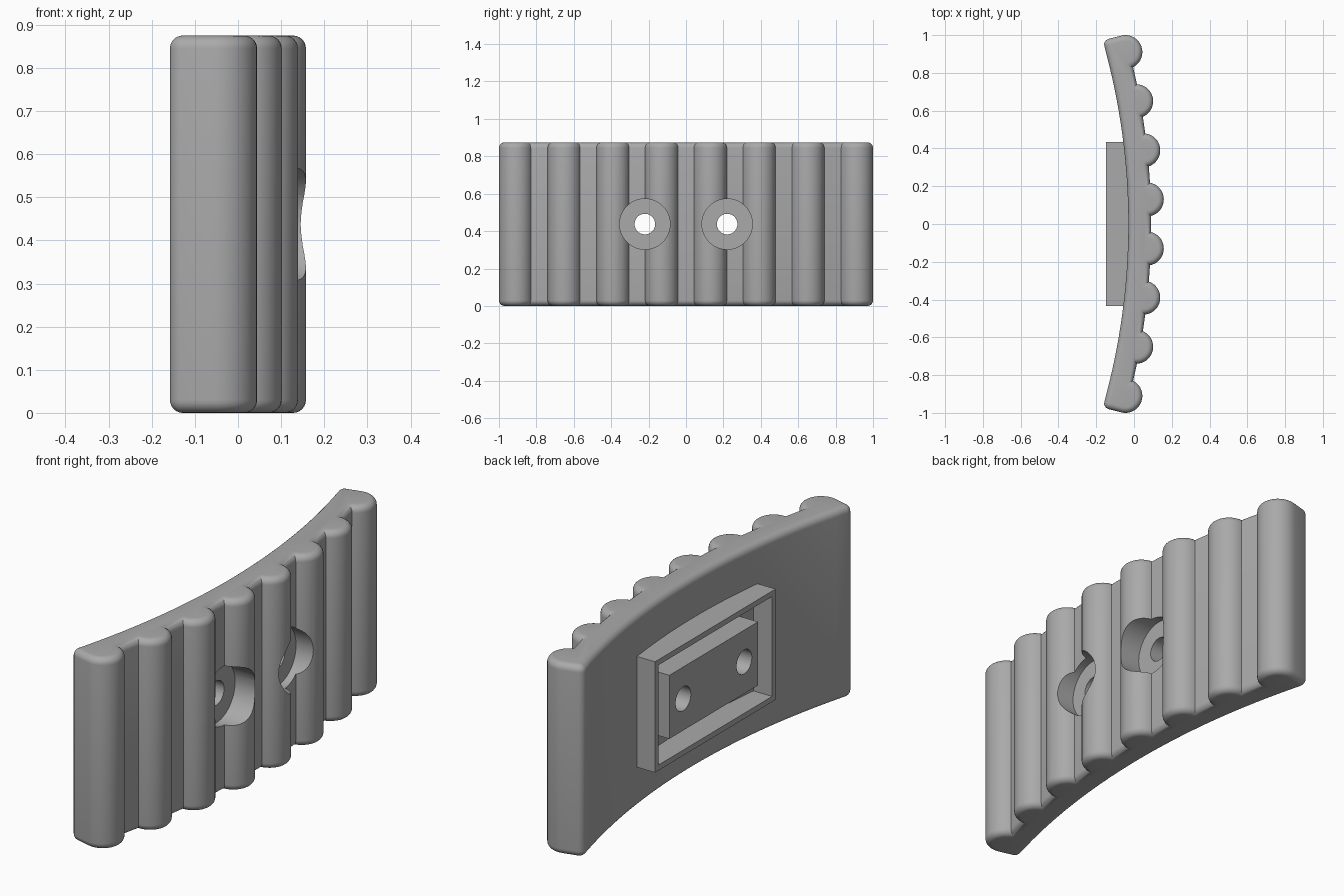
import bpy, bmesh
from math import sin, cos, asin, pi
from mathutils import Matrix

cube = bpy.data.objects.get("Cube")
if cube:
    bpy.data.objects.remove(cube)

HEIGHT, MID = 0.875, 0.4375
BEND = 3.57                      # distance from origin to the bend centre
R_IN, R_OUT, R_RIB = 3.54, 3.66, 3.64
RIB, CORNER, FILLET = 0.09, 0.031, 0.03
RIBS = [-0.91 + 0.26 * i for i in range(8)]
HOLES = (-0.22, 0.22)

grey = bpy.data.materials.new("plain grey")
grey.use_nodes = True
grey.diffuse_color = (0.4, 0.4, 0.4, 1)
grey.node_tree.nodes["Principled BSDF"].inputs["Base Color"].default_value = (0.4, 0.4, 0.4, 1)


def make(name, bm):
    bmesh.ops.recalc_face_normals(bm, faces=bm.faces)
    mesh = bpy.data.meshes.new(name)
    bm.to_mesh(mesh)
    bm.free()
    ob = bpy.data.objects.new(name, mesh)
    ob.data.materials.append(grey)
    bpy.context.collection.objects.link(ob)
    return ob


def activate(ob):
    bpy.ops.object.select_all(action='DESELECT')
    ob.select_set(True)
    bpy.context.view_layer.objects.active = ob


def polar(a, u, t):
    """Point at radial u and tangential t, in the frame turned by angle a."""
    return (u * cos(a) - t * sin(a) - BEND, u * sin(a) + t * cos(a))


def outline(d):
    """Plan of the ribbed curved plate, shrunk inwards by d."""
    pts = []
    r = RIB - d
    low = asin((R_OUT - R_RIB - d) / r)
    last = len(RIBS) - 1
    for i, y in enumerate(RIBS):
        a = asin(y / R_RIB)
        start = 0 if i == 0 else low
        end = pi if i == last else pi - low
        for k in range(17):
            p = start + (end - start) * k / 16
            pts.append(polar(a, R_RIB + r * sin(p), -r * cos(p)))
    # rounded back corners joined by the hollow back arc
    a, ct, cr = asin(RIBS[-1] / R_RIB), RIB - CORNER, CORNER - d
    corner = [polar(a, R_IN + CORNER - cr * sin(q * pi / 8), ct + cr * cos(q * pi / 8))
              for q in range(5)]
    pts += corner
    edge = a + ct / R_IN
    for k in range(1, 32):
        pts.append(polar(edge * (1 - k / 16), R_IN + d, 0))
    pts += [(x, -y) for x, y in reversed(corner)]
    return pts


def ribbed_plate():
    bm = bmesh.new()
    steps = [k * pi / 12 for k in range(7)]
    layers = [(FILLET * (1 - sin(q)), FILLET * (1 - cos(q))) for q in steps]
    layers += [(d, HEIGHT - z) for d, z in reversed(layers)]
    rings = [[bm.verts.new((x, y, z)) for x, y in outline(d)] for d, z in layers]
    n = len(rings[0])
    for a, b in zip(rings, rings[1:]):
        for i in range(n):
            j = (i + 1) % n
            bm.faces.new((a[i], a[j], b[j], b[i]))
    bm.faces.new(rings[0][::-1])
    bm.faces.new(rings[-1])
    return make("ribbed_plate", bm)


def box(name, x0, x1, half_y, half_z):
    bm = bmesh.new()
    place = Matrix.Translation(((x0 + x1) / 2, 0, MID)) @ Matrix.Diagonal(
        (x1 - x0, 2 * half_y, 2 * half_z, 1))
    bmesh.ops.create_cube(bm, size=1, matrix=place)
    return make(name, bm)


def drill(x0, x1, y, radius):
    bm = bmesh.new()
    place = Matrix.Translation(((x0 + x1) / 2, y, MID)) @ Matrix.Rotation(pi / 2, 4, 'Y')
    bmesh.ops.create_cone(bm, cap_ends=True, segments=48, radius1=radius,
                          radius2=radius, depth=x1 - x0, matrix=place)
    return make("cutter", bm)


def cut(ob, cutter):
    cutter.hide_render = True
    activate(ob)
    mod = ob.modifiers.new("cut", 'BOOLEAN')
    mod.operation, mod.solver, mod.object = 'DIFFERENCE', 'EXACT', cutter
    bpy.ops.object.modifier_apply(modifier=mod.name)
    bpy.data.objects.remove(cutter)


# Main parts
plate = ribbed_plate()
frame = box("mounting_frame", -0.148, -0.02, 0.435, 0.253)
block = box("mounting_block", -0.14, -0.01, 0.32, 0.145)

# Hollow the frame into a thin rim
cut(frame, box("cutter", -0.3, 0.1, 0.41, 0.228))

# Bolt holes with wide counterbores from the ribbed side
for y in HOLES:
    cut(plate, drill(0.045, 0.3, y, 0.135))
    cut(plate, drill(-0.3, 0.2, y, 0.055))
    cut(block, drill(-0.3, 0.2, y, 0.055))

for ob in (plate, frame, block):
    activate(ob)
    bpy.ops.object.shade_smooth_by_angle(angle=pi / 6)
